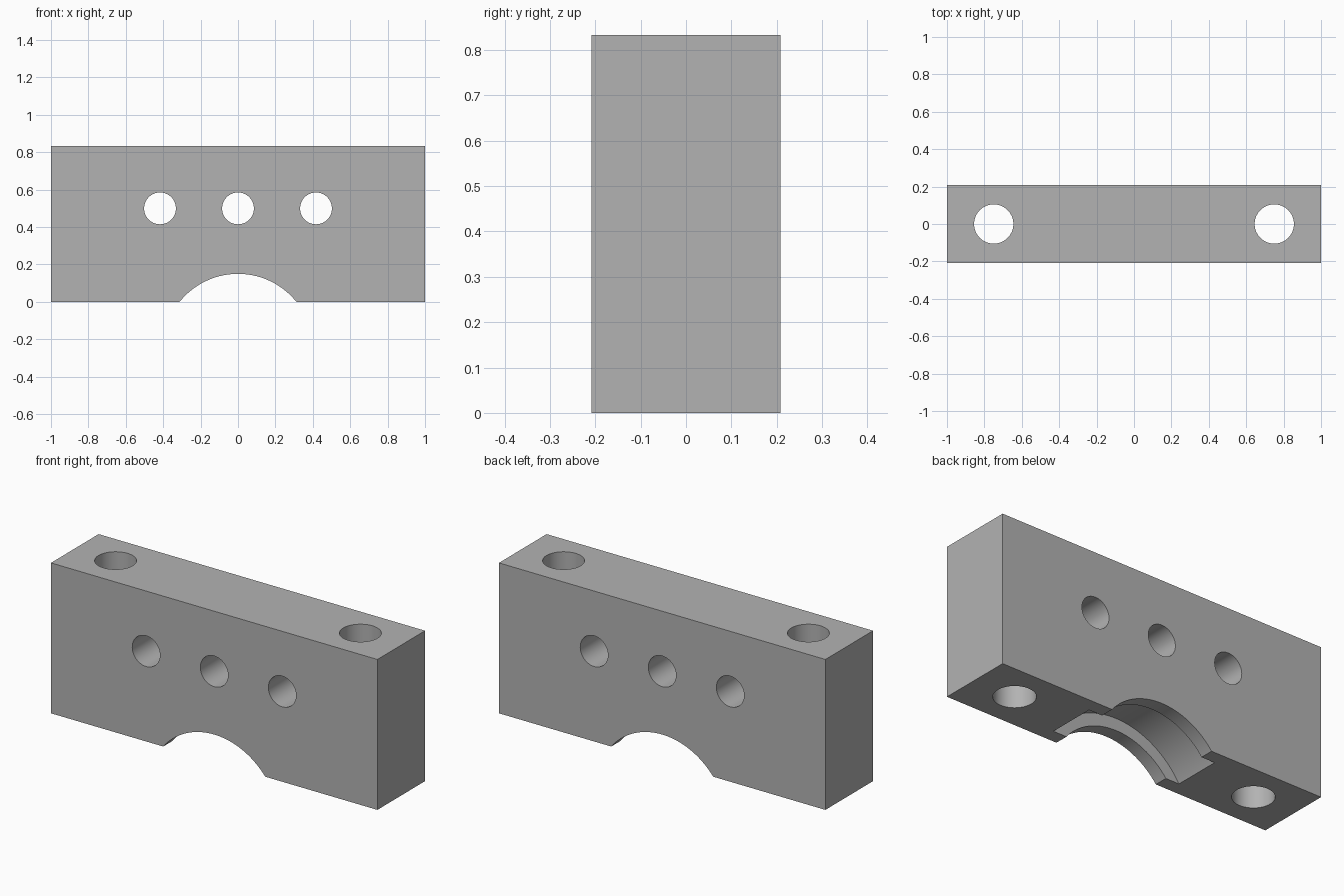
import bpy
from math import pi, radians

if "Cube" in bpy.data.objects:
    bpy.data.objects.remove(bpy.data.objects["Cube"], do_unlink=True)

WIDTH, DEPTH, HEIGHT = 2.0, 0.417, 0.833
AXIS_Z = -0.25          # shaft centre sits below the base

grey = bpy.data.materials.new("plain_grey")
grey.use_nodes = True
grey.diffuse_color = (0.45, 0.45, 0.45, 1)
grey.node_tree.nodes["Principled BSDF"].inputs["Base Color"].default_value = (0.45, 0.45, 0.45, 1)

# Main block
bpy.ops.mesh.primitive_cube_add(size=1, location=(0, 0, HEIGHT / 2))
block = bpy.context.object
block.name = "clamp_block"
block.scale = (WIDTH, DEPTH, HEIGHT)
bpy.ops.object.transform_apply(location=True, rotation=False, scale=True)
block.data.materials.append(grey)


def drill(name, radius, length, location, along_y=False, sides=64):
    """Cut a round hole through the block, then discard the cutter."""
    bpy.ops.mesh.primitive_cylinder_add(
        vertices=sides, radius=radius, depth=length, location=location,
        rotation=(pi / 2 if along_y else 0, 0, 0))
    cutter = bpy.context.object
    cutter.name = name
    cutter.hide_render = True
    cutter.data.materials.append(grey)
    cut = block.modifiers.new(name, 'BOOLEAN')
    cut.operation = 'DIFFERENCE'
    cut.solver = 'EXACT'
    cut.object = cutter
    bpy.context.view_layer.objects.active = block
    bpy.ops.object.modifier_apply(modifier=name)
    bpy.data.objects.remove(cutter, do_unlink=True)


# Shaft recess with a wider seal groove between its two lips
drill("shaft_recess", 0.4, 1, (0, 0, AXIS_Z), True, 128)
drill("seal_groove", 0.467, 0.267, (0, 0, AXIS_Z), True, 128)

# Three cross holes, front to back
for i in (-1, 0, 1):
    drill("cross_hole", 0.085, 1, (i * 0.417, 0, 0.5), True)

# Vertical bolt holes, one at each end
for side in (-1, 1):
    drill("bolt_hole", 0.105, 2, (side * 0.75, 0, HEIGHT / 2))

# Smooth bores, sharp edges
bpy.ops.object.select_all(action='DESELECT')
block.select_set(True)
bpy.context.view_layer.objects.active = block
bpy.ops.object.shade_smooth_by_angle(angle=radians(30))
